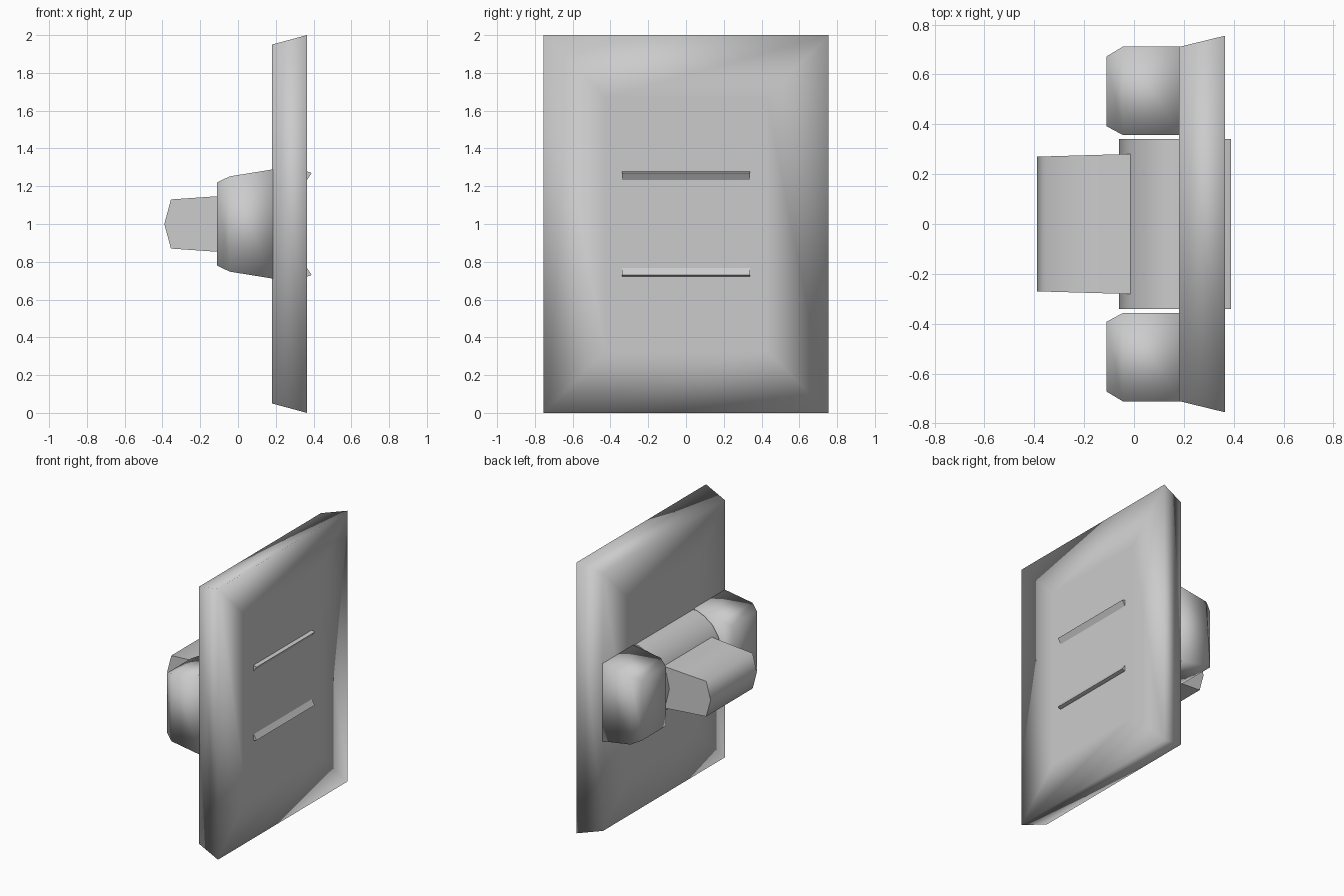
import bpy, bmesh

cube = bpy.data.objects.get("Cube")
if cube:
    bpy.data.objects.remove(cube, do_unlink=True)

plastic = bpy.data.materials.new("light_grey_plastic")
COLOUR = (0.6, 0.6, 0.6, 1)
plastic.use_nodes = True
plastic.diffuse_color = COLOUR
for node in plastic.node_tree.nodes:
    if node.type == "BSDF_PRINCIPLED":
        node.inputs["Base Color"].default_value = COLOUR


def finish(name, bm, smooth=True):
    bmesh.ops.recalc_face_normals(bm, faces=bm.faces)
    for f in bm.faces:
        f.smooth = smooth
    mesh = bpy.data.meshes.new(name)
    bm.to_mesh(mesh)
    bm.free()
    mesh.materials.append(plastic)
    obj = bpy.data.objects.new(name, mesh)
    bpy.context.collection.objects.link(obj)
    return obj


def loft(sections):
    """Rectangular sections along x: (x, y centre, half width, half height)."""
    bm = bmesh.new()
    rings = []
    for x, yc, w, h in sections:
        rings.append([bm.verts.new((x, yc + a * w, 1 + b * h))
                      for a, b in ((-1, -1), (1, -1), (1, 1), (-1, 1))])
    for r, s in zip(rings, rings[1:]):
        for i in range(4):
            j = (i + 1) % 4
            bm.faces.new((r[i], r[j], s[j], s[i]))
    caps = [bm.faces.new(rings[0]), bm.faces.new(rings[-1])]
    bmesh.ops.recalc_face_normals(bm, faces=bm.faces)
    return bm, caps


def extrude_profile(points, half_front, half_back):
    """Extrude an x-z profile along y, tapering from front to back in x."""
    bm = bmesh.new()
    x0, x1 = min(p[0] for p in points), max(p[0] for p in points)
    sides = []
    for s in (-1, 1):
        sides.append([bm.verts.new(
            (x, s * (half_front + (half_back - half_front) * (x - x0) / (x1 - x0)), 1 + z))
            for x, z in points])
    n = len(points)
    for i in range(n):
        j = (i + 1) % n
        bm.faces.new((sides[0][i], sides[0][j], sides[1][j], sides[1][i]))
    for side in sides:
        bm.faces.new(side)
    return bm


def mirrored(upper):
    """Close a profile by mirroring its upper points below the middle."""
    return upper + [(x, -z) for x, z in reversed(upper) if z > 0]


# Wall plate, with softly shaded panels on both broad faces
bm, caps = loft([(0.18, 0, 0.71, 0.95), (0.365, 0, 0.755, 1.0)])
for face in caps:
    bmesh.ops.inset_region(bm, faces=[face], thickness=0.33, use_even_offset=True)
finish("wall_plate", bm)

# Rounded guards either side of the lever
for name, side in (("left_guard", 1), ("right_guard", -1)):
    bm, _ = loft([(-0.11, side * 0.532, 0.14, 0.22),
                  (-0.045, side * 0.534, 0.177, 0.252),
                  (0.19, side * 0.534, 0.177, 0.29)])
    finish(name, bm)

# Pivot drum, whose two back lips pass through the plate
drum = mirrored([(-0.06, 0), (-0.03, 0.13), (0.02, 0.21), (0.09, 0.26),
                 (0.15, 0.284), (0.365, 0.278), (0.39, 0.27),
                 (0.362, 0.228), (0.3, 0.12)])
obj = finish("pivot_drum", extrude_profile(drum, 0.34, 0.34))
bpy.context.view_layer.objects.active = obj
obj.select_set(True)
bpy.ops.object.shade_smooth_by_angle(angle=0.7)
obj.select_set(False)

# Lever with a ridged tip
lever = mirrored([(-0.39, 0), (-0.355, 0.13), (-0.11, 0.147), (0.02, 0.157)])
obj = finish("lever", extrude_profile(lever, 0.27, 0.282))
bpy.context.view_layer.objects.active = obj
obj.select_set(True)
bpy.ops.object.shade_smooth_by_angle(angle=1.4)
obj.select_set(False)
